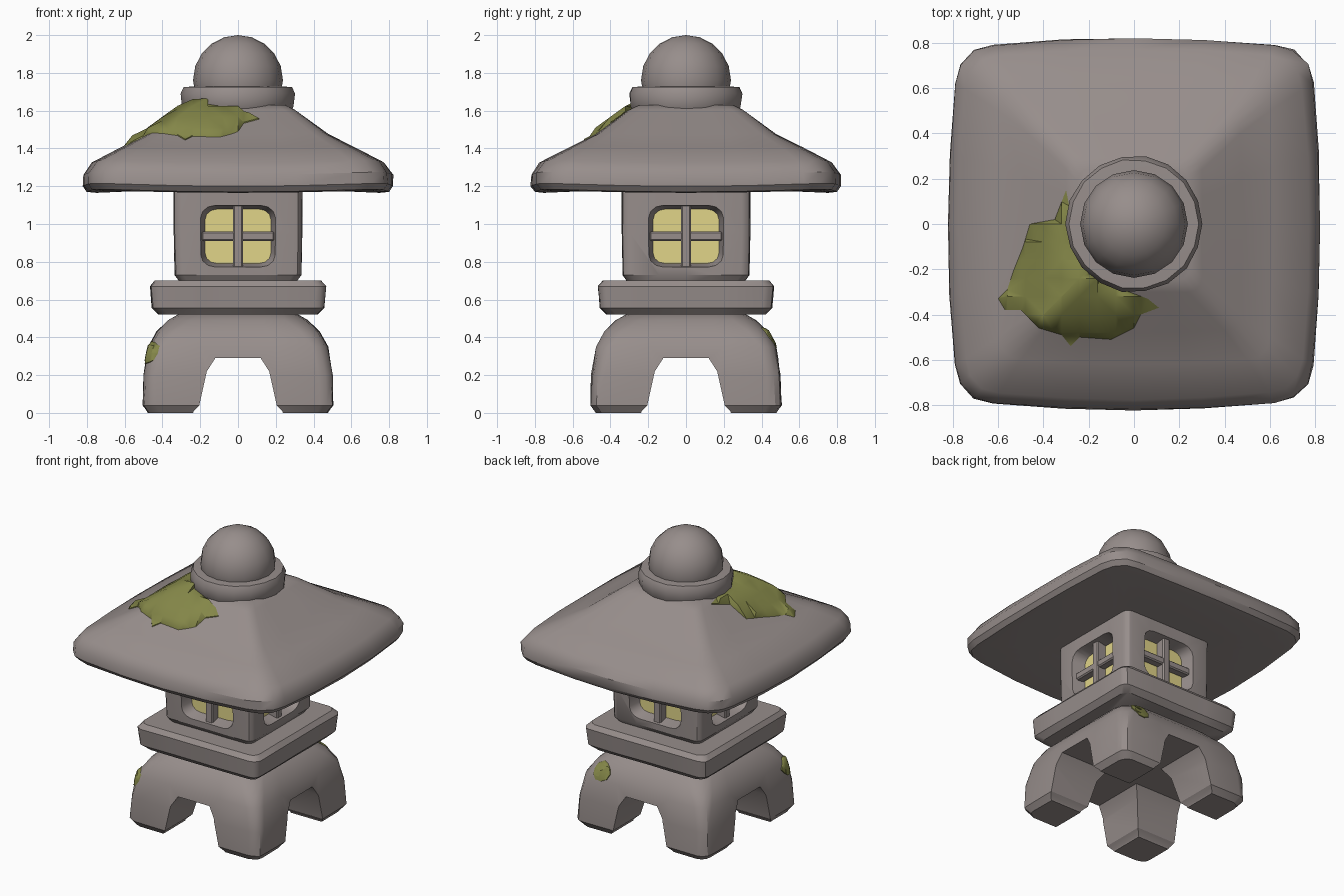
import bpy, bmesh, math, random
from mathutils import Matrix, Vector
from mathutils.bvhtree import BVHTree

random.seed(4)
if "Cube" in bpy.data.objects:
    bpy.data.objects.remove(bpy.data.objects["Cube"], do_unlink=True)


def material(name, rgb):
    m = bpy.data.materials.new(name)
    m.use_nodes = True
    m.diffuse_color = (*rgb, 1)
    m.node_tree.nodes["Principled BSDF"].inputs["Base Color"].default_value = (*rgb, 1)
    return m


stone = material("warm grey stone", (0.31, 0.27, 0.26))
moss = material("olive moss", (0.23, 0.24, 0.065))
glow = material("pale yellow pane", (0.75, 0.66, 0.25))


def make(name, bm, mat, matrix=Matrix(), smooth=35):
    bm.transform(matrix)
    bmesh.ops.recalc_face_normals(bm, faces=bm.faces)
    mesh = bpy.data.meshes.new(name)
    bm.to_mesh(mesh)
    bm.free()
    mesh.materials.append(mat)
    ob = bpy.data.objects.new(name, mesh)
    bpy.context.collection.objects.link(ob)
    shade(ob, smooth)
    return ob


def select(ob):
    bpy.ops.object.select_all(action="DESELECT")
    ob.select_set(True)
    bpy.context.view_layer.objects.active = ob


def shade(ob, angle):
    select(ob)
    bpy.ops.object.shade_smooth_by_angle(angle=math.radians(angle))


def square_ring(half, radius, bulge=0.0):
    """Rounded square whose sides swell outward by bulge."""
    pts = []
    c = half - bulge - radius
    for k in range(4):
        turn = Matrix.Rotation(k * math.pi / 2, 2)
        side = [(half - bulge * t * t, t * c) for t in (-0.5, 0, 0.5)]
        arc = [(c + radius * math.cos(a), c + radius * math.sin(a))
               for a in (i * math.pi / 6 for i in range(4))]
        pts += [turn @ Vector(p) for p in side + arc]
    return pts


def round_ring(radius, count=18):
    return [Vector((radius * math.cos(a), radius * math.sin(a)))
            for a in (i * math.tau / count for i in range(count))]


def loft(rings, rough=0.0, lift=0.0):
    """Skin a stack of (outline, height); lift raises the outer corners."""
    bm = bmesh.new()
    rows = []
    for pts, z in rings:
        row = []
        for p in pts:
            x, y = p * (1 + random.uniform(-rough, rough))
            row.append(bm.verts.new((x, y, z + lift * (x * y) ** 2)))
        rows.append(row)
    for a, b in zip(rows, rows[1:]):
        for i in range(len(a)):
            j = (i + 1) % len(a)
            bm.faces.new((a[i], a[j], b[j], b[i]))
    bm.faces.new(rows[0])
    bm.faces.new(rows[-1])
    return bm


def box(size, centre):
    bm = bmesh.new()
    bmesh.ops.create_cube(bm, size=1)
    bm.transform(Matrix.Translation(centre) @ Matrix.Diagonal((*size, 1)))
    bmesh.ops.bevel(bm, geom=bm.edges[:], offset=0.008, segments=1, affect="EDGES")
    return bm


def carve(ob, cutter):
    mod = ob.modifiers.new("cut", "BOOLEAN")
    mod.operation, mod.solver, mod.object = "DIFFERENCE", "EXACT", cutter
    select(ob)
    bpy.ops.object.modifier_apply(modifier=mod.name)
    bpy.data.objects.remove(cutter, do_unlink=True)


# four-legged base with an arch cut through each way
base = make("base", loft([(square_ring(h, r), z) for h, r, z in (
    (0.475, 0.06, 0), (0.505, 0.07, 0.04), (0.5, 0.07, 0.2), (0.475, 0.08, 0.35),
    (0.43, 0.1, 0.43), (0.37, 0.12, 0.49), (0.3, 0.12, 0.53))], 0.008), stone)
arch = [(0.25, -0.05), (0.235, 0.01), (0.205, 0.04), (0.165, 0.22), (0.12, 0.29)]
arch += [(-x, z) for x, z in reversed(arch)]
for turn in (0, math.pi / 2):
    bm = bmesh.new()
    face = bm.faces.new([bm.verts.new((x, -0.7, z)) for x, z in arch])
    ext = bmesh.ops.extrude_face_region(bm, geom=[face])["geom"]
    bmesh.ops.translate(bm, vec=(0, 1.4, 0),
                        verts=[v for v in ext if isinstance(v, bmesh.types.BMVert)])
    carve(base, make("arch_cutter", bm, stone, Matrix.Rotation(turn, 4, "Z")))
shade(base, 32)

# platform slab
make("platform", loft([(square_ring(h, 0.05), z) for h, z in (
    (0.42, 0.52), (0.455, 0.555), (0.465, 0.67), (0.44, 0.7))], 0.006), stone)

# light box with a recessed, barred window on each side
light_box = make("light_box", loft([(square_ring(h, 0.045), z) for h, z in (
    (0.3, 0.68), (0.335, 0.73), (0.34, 0.95), (0.34, 1.2))], 0.004), stone)
for k, side in enumerate(("front", "left", "back", "right")):
    spin = Matrix.Rotation(k * math.pi / 2, 4, "Z") @ Matrix.Translation((0, 0, 0.935))
    frame = spin @ Matrix.Rotation(math.pi / 2, 4, "X") @ Matrix.Diagonal((1, 0.83, 1, 1))
    carve(light_box, make("window_cutter", loft(
        [(square_ring(0.175, 0.07), 0.25), (square_ring(0.205, 0.08), 0.37)]), stone, frame))
    make(side + "_pane", loft(
        [(square_ring(0.174, 0.065), 0.247), (square_ring(0.174, 0.065), 0.256)]), glow, frame)
    make(side + "_upright_bar", box((0.055, 0.08, 0.34), (0, -0.28, 0)), stone, spin)
    make(side + "_cross_bar", box((0.385, 0.06, 0.05), (0, -0.285, 0)), stone, spin)
shade(light_box, 32)

# swept roof
roof = make("roof", loft([(square_ring(h, r, b), z) for h, r, b, z in (
    (0.4, 0.1, 0, 1.18), (0.75, 0.15, 0.03, 1.165), (0.8, 0.16, 0.03, 1.17),
    (0.822, 0.17, 0.03, 1.2), (0.82, 0.17, 0.03, 1.26), (0.775, 0.15, 0.03, 1.325),
    (0.62, 0.1, 0.02, 1.405), (0.48, 0.07, 0.01, 1.475), (0.3, 0.06, 0, 1.605),
    (0.25, 0.06, 0, 1.63))], 0.004, 0.05), stone)

# collar and ball finial
make("collar", loft([(round_ring(r), z) for r, z in (
    (0.27, 1.58), (0.295, 1.62), (0.302, 1.69), (0.285, 1.725), (0.2, 1.73))], 0.01), stone)
bm = bmesh.new()
bmesh.ops.create_uvsphere(bm, u_segments=16, v_segments=10, radius=0.238)
make("ball_finial", bm, stone, Matrix.Translation((0, 0, 1.762)))


def growth(name, target, outline, matrix, step, lift):
    """Drape a flat outline, seen along the matrix z axis, over the target."""
    bm = bmesh.new()
    bm.faces.new([bm.verts.new((x, y, 0)) for x, y in outline])
    lines = [i * step for i in range(-8, 9)]
    planes = [((v, 0, 0), (1, 0, 0)) for v in lines] + [((0, v, 0), (0, 1, 0)) for v in lines]
    for co, no in planes + [((0, 0, 0), (1, -1, 0))]:
        bmesh.ops.bisect_plane(bm, geom=bm.verts[:] + bm.edges[:] + bm.faces[:],
                               plane_co=co, plane_no=no)
    bm.transform(matrix)
    axis = matrix.to_3x3() @ Vector((0, 0, 1))
    tree = BVHTree.FromObject(target, bpy.context.evaluated_depsgraph_get())
    for v in bm.verts:
        hit = tree.ray_cast(v.co, -axis)[0]
        if hit:
            v.co = hit + axis * (0.006 if v.is_boundary else lift)
    bmesh.ops.triangulate(bm, faces=bm.faces[:])
    # skirt that closes the rim against the stone
    rim = [e for e in bm.edges if e.is_boundary]
    skirt = bmesh.ops.extrude_edge_only(bm, edges=rim)["geom"]
    bmesh.ops.translate(bm, vec=axis * -0.03,
                        verts=[v for v in skirt if isinstance(v, bmesh.types.BMVert)])
    return make(name, bm, moss, smooth=50)


# moss spread over the roof's front right slope
growth("roof_moss", roof, [
    (-0.3, 0.15), (-0.35, 0.02), (-0.46, 0), (-0.49, -0.1), (-0.53, -0.2), (-0.56, -0.29),
    (-0.6, -0.33), (-0.57, -0.38), (-0.5, -0.38), (-0.42, -0.46), (-0.32, -0.49),
    (-0.28, -0.54), (-0.24, -0.5), (-0.1, -0.51), (0, -0.46), (0.03, -0.4), (0.11, -0.37),
    (0.06, -0.33), (-0.05, -0.29), (-0.2, -0.22), (-0.28, -0.1), (-0.28, 0.05)],
    Matrix.Translation((0, 0, 2.5)), 0.08, 0.035)

# small moss spots on two shoulders of the base
for name, spot, aim in (("front_leg_moss", (-0.48, -0.43, 0.32), (-1, -0.35, 0.15)),
                        ("back_leg_moss", (0.33, 0.45, 0.4), (0.25, 1, 0.4))):
    aim = Vector(aim).normalized()
    place = Matrix.Translation(Vector(spot) + aim * 0.3) @ aim.to_track_quat("Z", "Y").to_matrix().to_4x4()
    growth(name, base, [p * random.uniform(0.85, 1.1) for p in round_ring(0.065, 10)], place, 0.04, 0.01)
